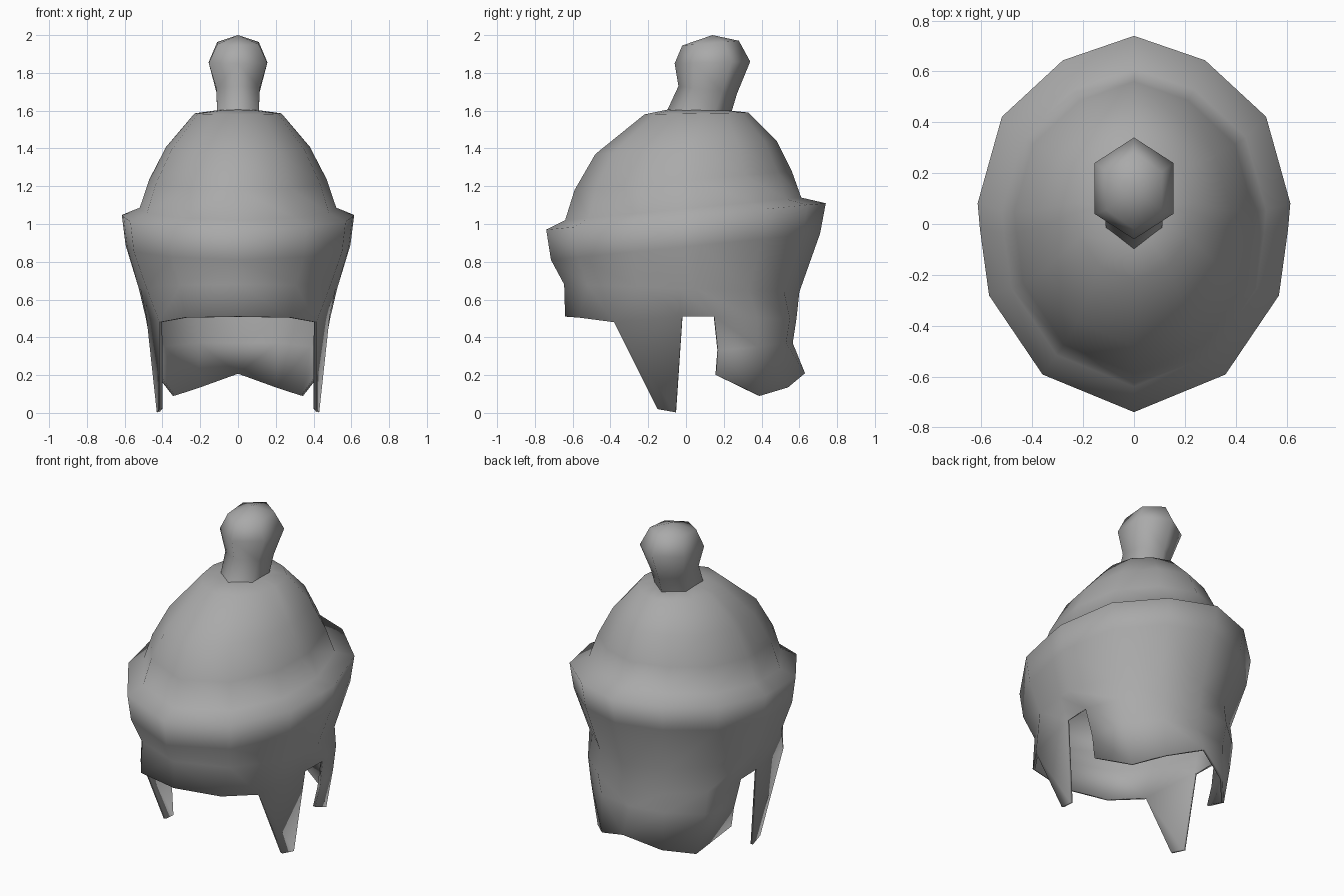
import bpy, bmesh

if "Cube" in bpy.data.objects:
    bpy.data.objects.remove(bpy.data.objects["Cube"])

steel = bpy.data.materials.new("grey_steel")
steel.diffuse_color = (0.4, 0.4, 0.4, 1)
steel.use_nodes = True
steel.node_tree.nodes["Principled BSDF"].inputs["Base Color"].default_value = steel.diffuse_color


def ring(shape, hx, yf, zf, yb, zb):
    """Half ring, front to back, tilted between its front and back points."""
    return [(u * hx, yf + (v + 1) / 2 * (yb - yf), zf + (v + 1) / 2 * (zb - zf))
            for u, v in shape]


def strips(bm, rows):
    for a, b in zip(rows, rows[1:]):
        va = [bm.verts.new(p) for p in a]
        vb = [bm.verts.new(p) for p in b]
        for i in range(len(a) - 1):
            bm.faces.new((va[i], vb[i], vb[i + 1], va[i + 1]))


def make(name, parts, thickness=0):
    bm = bmesh.new()
    for rows in parts:
        strips(bm, rows)
    bmesh.ops.remove_doubles(bm, verts=bm.verts, dist=0.0005)
    bmesh.ops.dissolve_degenerate(bm, edges=bm.edges, dist=0.0005)
    me = bpy.data.meshes.new(name)
    for f in bm.faces:
        f.smooth = True
    bm.to_mesh(me)
    bm.free()
    me.materials.append(steel)
    ob = bpy.data.objects.new(name, me)
    bpy.context.collection.objects.link(ob)
    m = ob.modifiers.new("mirror", 'MIRROR')
    m.use_clip = True
    if thickness:
        s = ob.modifiers.new("wall", 'SOLIDIFY')
        s.thickness = thickness
        s.offset = -1
    return ob


# helmet shell: tilted half rings from dome top to below the rim
OVAL = [(0, -1), (.585, -.8), (.927, -.38), (.985, -.03), (1, .11),
        (.845, .57), (.455, .87), (0, 1)]
shell = [ring(OVAL, *r) for r in (
    (0, .08, 1.605, .08, 1.605),
    (.11, -.10, 1.605, .24, 1.60),
    (.23, -.22, 1.58, .33, 1.59),
    (.38, -.48, 1.37, .48, 1.44),
    (.47, -.59, 1.18, .56, 1.28),
    (.52, -.64, 1.02, .61, 1.14),
    (.615, -.74, .97, .74, 1.11),
    (.595, -.715, .81, .71, .95),
    (.525, -.645, .68, .60, .64))]
edge = [(0, -.64, .51), (.28, -.57, .505), (.415, -.38, .48), (.485, -.02, .51),
        (.49, .15, .51), (.42, .38, .50), (.23, .55, .50), (0, .585, .50)]
shell.append(edge)

# cheek guard and neck guard hang from the shell edge
cheek = [edge[2:4], [(.415, -.15, .02), (.43, -.055, .003)]]
neck = [edge[4:],
        [(.455, .17, .33), (.40, .38, .35), (.22, .53, .37), (0, .565, .37)],
        [(.43, .16, .20), (.345, .39, .09), (.21, .54, .135), (0, .63, .21)]]
make("helmet_shell", [shell, cheek, neck], 0.015)

# knob on top: six sided
HEX = [(0, -1), (1, -.5), (1, .5), (0, 1)]
knob = [ring(HEX, *r) for r in (
    (0, .14, 2.0, .14, 2.0),
    (.11, -.02, 1.945, .28, 1.97),
    (.155, -.06, 1.85, .34, 1.86),
    (.115, -.04, 1.73, .27, 1.69),
    (.11, -.105, 1.59, .24, 1.59))]
make("top_knob", [knob])
